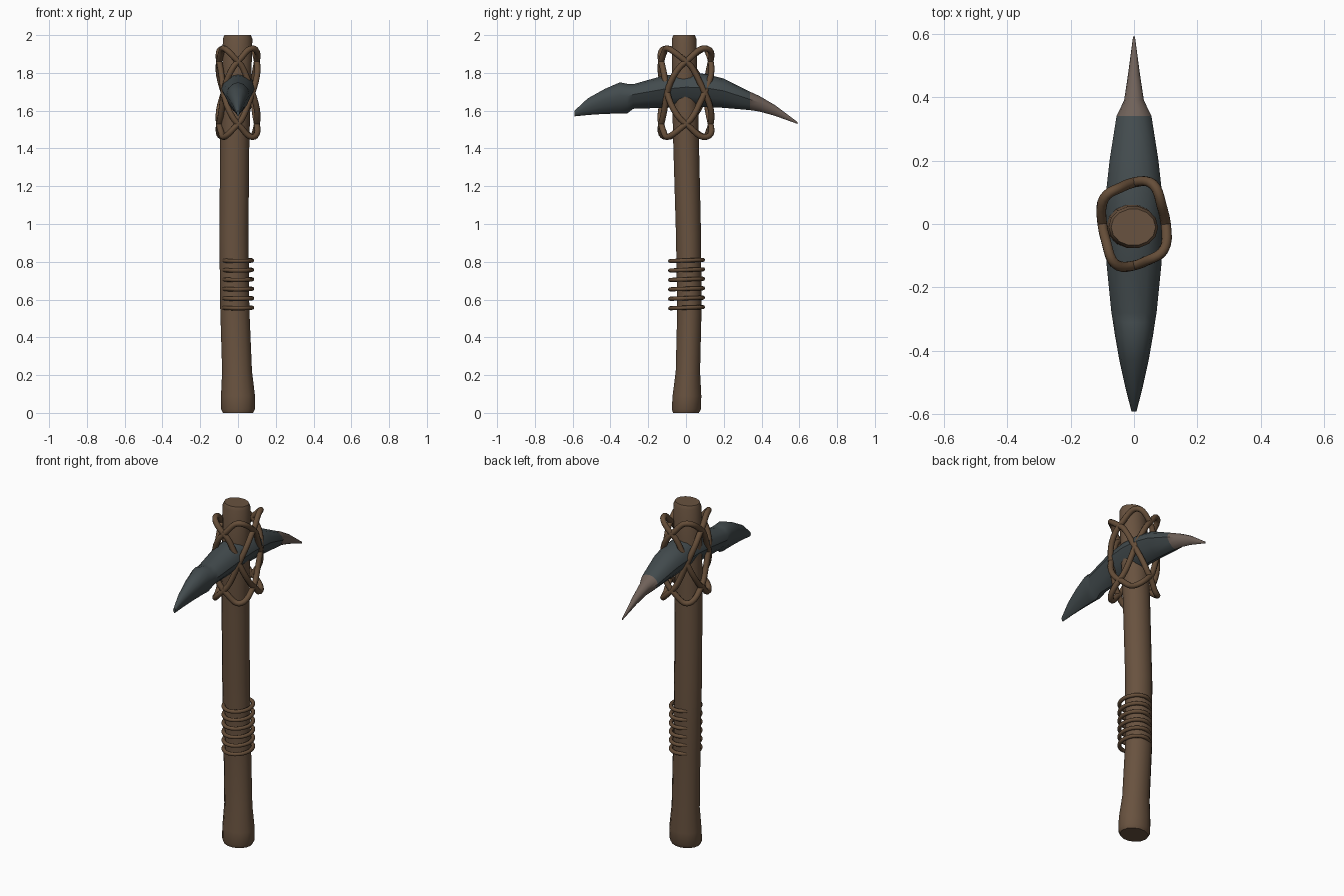
import bpy, bmesh, math
from mathutils import Vector

old = bpy.data.objects.get("Cube")
if old:
    bpy.data.objects.remove(old, do_unlink=True)


def material(name, rgb):
    m = bpy.data.materials.new(name)
    m.use_nodes = True
    m.diffuse_color = (*rgb, 1)
    node = m.node_tree.nodes["Principled BSDF"]
    node.inputs["Base Color"].default_value = (*rgb, 1)
    node.inputs["Roughness"].default_value = 0.9
    return m


wood = material("wood brown", (0.14, 0.085, 0.05))
cord = material("cord brown", (0.13, 0.075, 0.04))
stone = material("slate grey", (0.055, 0.07, 0.075))
worn = material("worn tip", (0.16, 0.12, 0.10))


def loft(name, rings, mats, rule=None):
    """Skin a list of point rings, cap both ends and shade by angle."""
    bm = bmesh.new()
    loops = [[bm.verts.new(p) for p in ring] for ring in rings]
    n = len(loops[0])
    for a, b in zip(loops, loops[1:]):
        for i in range(n):
            j = (i + 1) % n
            bm.faces.new((a[i], a[j], b[j], b[i]))
    bm.faces.new(loops[0])
    bm.faces.new(loops[-1])
    bmesh.ops.recalc_face_normals(bm, faces=bm.faces)
    if rule:
        for f in bm.faces:
            f.material_index = rule(f.calc_center_median())
    mesh = bpy.data.meshes.new(name)
    bm.to_mesh(mesh)
    bm.free()
    for m in mats:
        mesh.materials.append(m)
    ob = bpy.data.objects.new(name, mesh)
    bpy.context.collection.objects.link(ob)
    bpy.ops.object.select_all(action="DESELECT")
    ob.select_set(True)
    bpy.context.view_layer.objects.active = ob
    bpy.ops.object.shade_smooth_by_angle(angle=math.radians(35))
    return ob


def angles(n):
    return [2 * math.pi * i / n for i in range(n)]


# Handle: slightly bowed shaft with a flared foot; z, x, y, rx, ry
shaft = [
    (0.0, 0, 0, 0.08, 0.07), (0.02, 0, 0.002, 0.09, 0.079),
    (0.09, 0, 0.005, 0.09, 0.078), (0.22, -0.005, 0.01, 0.079, 0.066),
    (0.55, -0.017, 0.018, 0.077, 0.066), (0.95, -0.022, 0.013, 0.077, 0.068),
    (1.45, -0.017, 0, 0.077, 0.07), (1.75, -0.008, -0.007, 0.078, 0.07),
    (1.98, -0.002, -0.01, 0.078, 0.067), (2.0, -0.002, -0.01, 0.07, 0.058),
]
loft("handle", [[(x + rx * math.cos(a), y + ry * math.sin(a), z) for a in angles(14)]
                for z, x, y, rx, ry in shaft], [wood])

# Pick head: y, top, bottom, half width; keel-shaped underside
blade = [
    (-0.59, 1.60, 1.57, 0.008), (-0.52, 1.665, 1.577, 0.026),
    (-0.43, 1.715, 1.583, 0.046), (-0.35, 1.75, 1.585, 0.06),
    (-0.31, 1.742, 1.586, 0.066), (-0.28, 1.74, 1.61, 0.071),
    (-0.12, 1.785, 1.615, 0.087), (0, 1.80, 1.62, 0.09),
    (0.1, 1.795, 1.62, 0.088), (0.2, 1.77, 1.615, 0.077),
    (0.34, 1.70, 1.603, 0.055), (0.39, 1.677, 1.595, 0.031),
    (0.47, 1.63, 1.573, 0.019), (0.59, 1.54, 1.53, 0.003),
]


def head_ring(y, top, bottom, half):
    mid = bottom + 0.58 * (top - bottom)
    ring = []
    for a in angles(12):
        s = math.sin(a)
        reach = top - mid if s > 0 else mid - bottom
        ring.append((half * math.cos(a) * (1 + 0.3 * min(s, 0)), y, mid + reach * s))
    return ring


loft("pick_head", [head_ring(*b) for b in blade], [stone, worn],
     lambda c: int(c.y > 0.34))


def rope(name, points, radius):
    """Closed round cord through the points."""
    cu = bpy.data.curves.new(name, "CURVE")
    cu.dimensions = "3D"
    cu.bevel_depth = radius
    cu.bevel_resolution = 2
    sp = cu.splines.new("POLY")
    sp.points.add(len(points) - 1)
    for p, co in zip(sp.points, points):
        p.co = (*co, 1)
    sp.use_cyclic_u = True
    sp.use_smooth = True
    cu.materials.append(cord)
    ob = bpy.data.objects.new(name, cu)
    bpy.context.collection.objects.link(ob)


def soft_power(v, e):
    return math.copysign(abs(v) ** e, v)


# Head lashing: four tilted loops that cross on every side of the joint
for k in range(4):
    lean = math.radians(45 + 90 * k)
    pts = []
    for a in angles(48):
        weave = 1 + 0.07 * math.sin(4 * (a - lean))
        pts.append(Vector((0.1 * weave * soft_power(math.cos(a), 0.8),
                           0.131 * weave * soft_power(math.sin(a), 0.8),
                           1.695 + 0.235 * math.cos(a - lean))))
    rope(f"lashing_loop_{k + 1}", pts, 0.016)

# Grip wrapping: six stacked cord rings
for k in range(6):
    z = 0.557 + 0.05 * k
    rope(f"grip_ring_{k + 1}",
         [(0.075 * math.cos(a), 0.003 + 0.087 * math.sin(a), z + 0.003 * math.sin(a))
          for a in angles(28)], 0.011)
